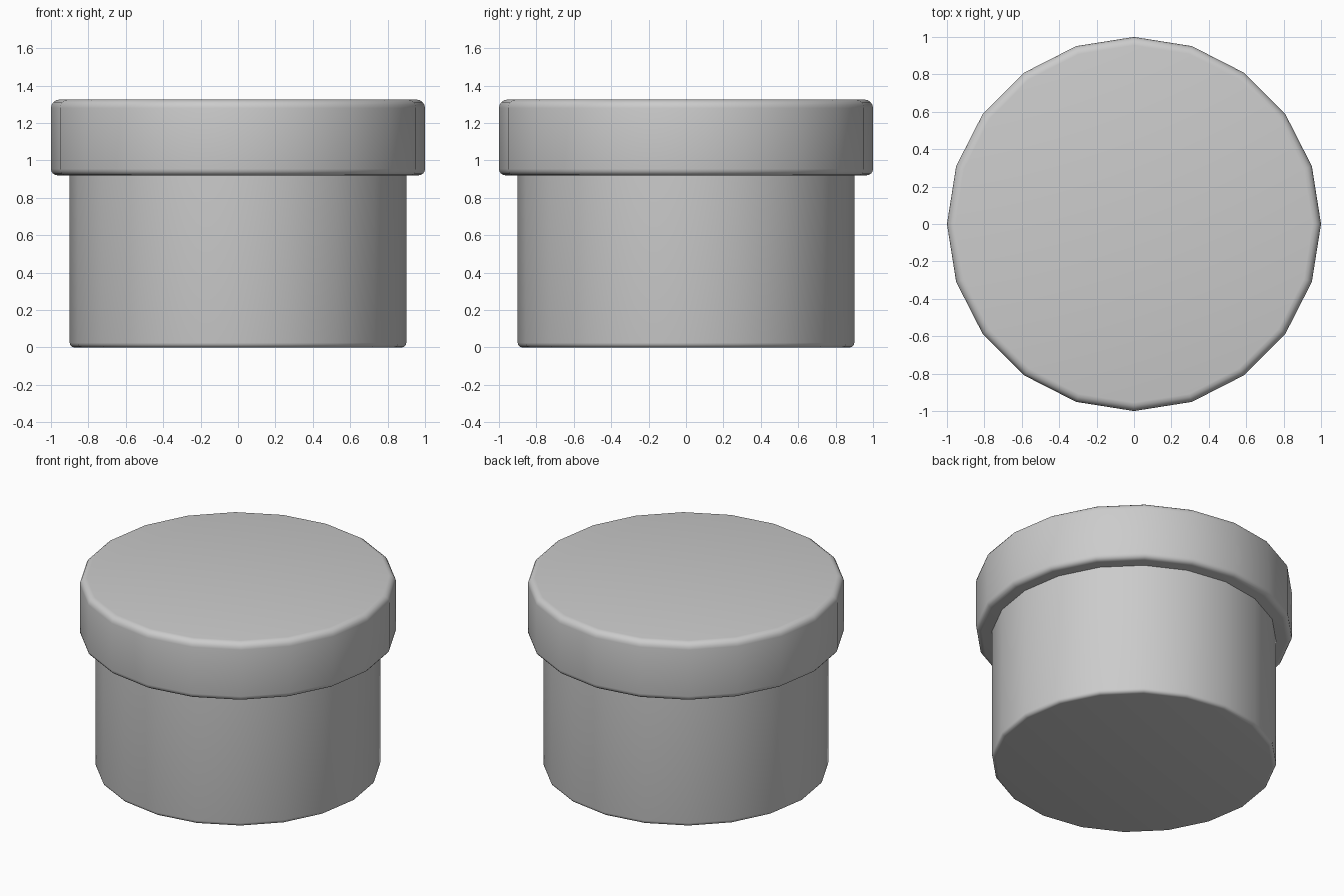
import bpy, bmesh, math

if "Cube" in bpy.data.objects:
    bpy.data.objects.remove(bpy.data.objects["Cube"])

SIDES = 20


def arc(cx, cz, r, a0, a1, n=4):
    """Points of a rounded corner in the (radius, height) plane."""
    angles = [math.radians(a0 + (a1 - a0) * i / n) for i in range(n + 1)]
    return [(cx + r * math.cos(a), cz + r * math.sin(a)) for a in angles]


def lathe(name, profile):
    """Turn a bottom-to-top profile into a closed 20-sided solid."""
    bm = bmesh.new()
    rings = []
    for r, z in profile:
        rings.append([bm.verts.new((r * math.cos(2 * math.pi * i / SIDES),
                                    r * math.sin(2 * math.pi * i / SIDES), z))
                      for i in range(SIDES)])
    for low, high in zip(rings, rings[1:]):
        for i in range(SIDES):
            j = (i + 1) % SIDES
            bm.faces.new((low[i], low[j], high[j], high[i]))
    bm.faces.new(rings[0][::-1])
    bm.faces.new(rings[-1])
    mesh = bpy.data.meshes.new(name)
    bm.to_mesh(mesh)
    bm.free()
    obj = bpy.data.objects.new(name, mesh)
    bpy.context.collection.objects.link(obj)
    bpy.ops.object.select_all(action='DESELECT')
    obj.select_set(True)
    bpy.context.view_layer.objects.active = obj
    bpy.ops.object.shade_smooth_by_angle(angle=math.radians(35))
    return obj


# Lower body with a small rounded foot edge
lathe("body", arc(0.875, 0.025, 0.025, -90, 0) + [(0.9, 0.93)])

# Wider rim slab with rounded upper and lower edges
lathe("rim", arc(0.965, 0.955, 0.035, -90, 0) + arc(0.955, 1.28, 0.045, 0, 90))
